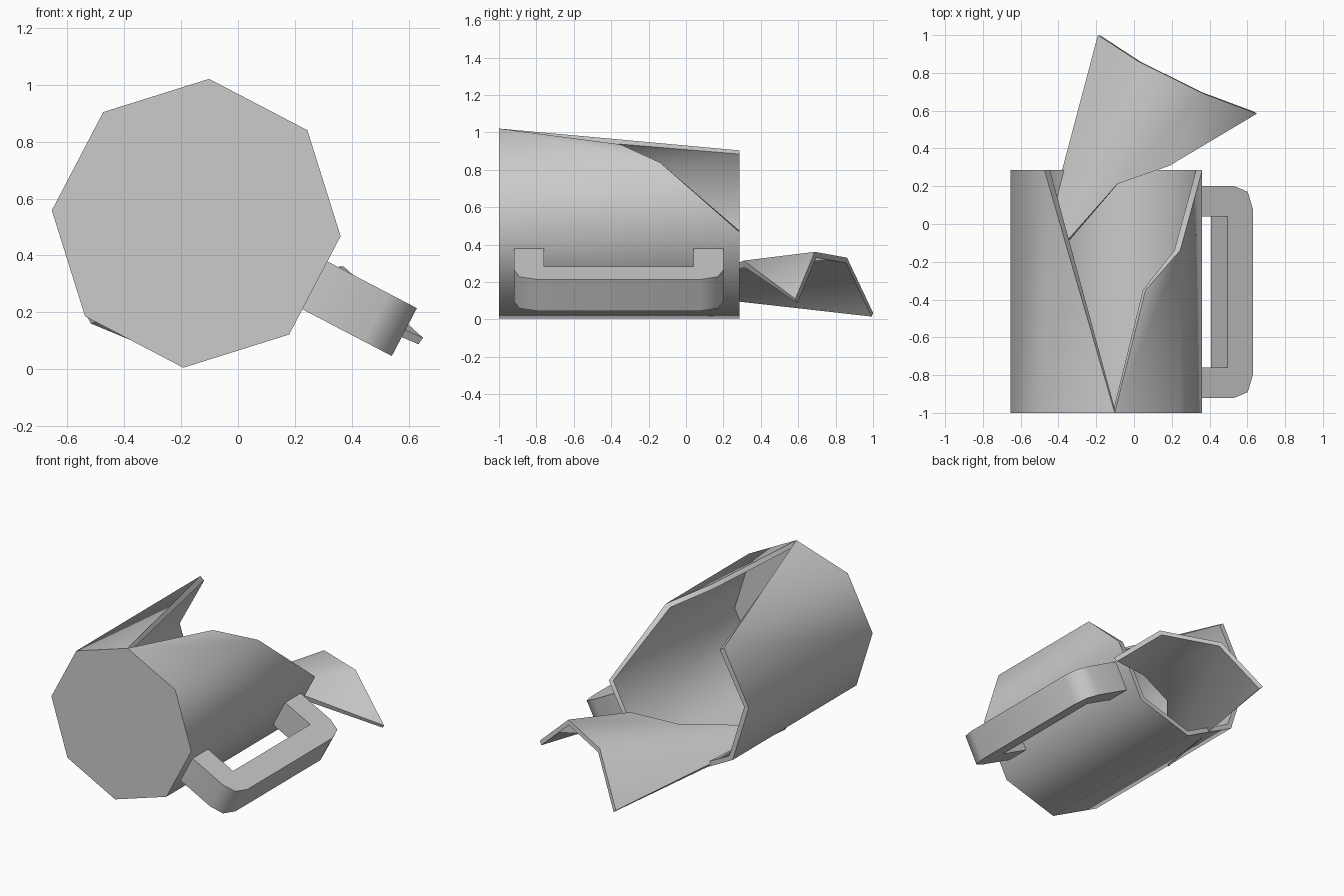
import bpy
import bmesh
from math import radians, cos, sin
from mathutils import Vector, Matrix

if "Cube" in bpy.data.objects:
    bpy.data.objects.remove(bpy.data.objects["Cube"], do_unlink=True)

SIDES, RADIUS, WALL = 8, 0.51, 0.03
CENTRE_X, CENTRE_Z, TURN = -0.147, 0.513, 84.9
BASE_Y, RIM_Y = -1.0, 0.285

clay = bpy.data.materials.new("plain grey")
clay.use_nodes = True
clay.diffuse_color = (0.6, 0.6, 0.6, 1)
clay.node_tree.nodes["Principled BSDF"].inputs["Base Color"].default_value = (0.6, 0.6, 0.6, 1)


def ring(y):
    angles = [radians(TURN - i * 360 / SIDES) for i in range(SIDES)]
    return [Vector((CENTRE_X + RADIUS * cos(a), y, CENTRE_Z + RADIUS * sin(a))) for a in angles]


def make_part(name, faces, thickness=0):
    """Build an object from polygons of points, optionally thickened inwards."""
    bm = bmesh.new()
    for points in faces:
        bm.faces.new([bm.verts.new(p) for p in points])
    bmesh.ops.remove_doubles(bm, verts=bm.verts, dist=0.0001)
    if not thickness:
        bmesh.ops.recalc_face_normals(bm, faces=bm.faces)
    mesh = bpy.data.meshes.new(name)
    bm.to_mesh(mesh)
    bm.free()
    mesh.materials.append(clay)
    obj = bpy.data.objects.new(name, mesh)
    bpy.context.collection.objects.link(obj)
    bpy.ops.object.select_all(action="DESELECT")
    obj.select_set(True)
    bpy.context.view_layer.objects.active = obj
    if thickness:
        mod = obj.modifiers.new("wall", "SOLIDIFY")
        mod.thickness = thickness
        mod.offset = -1
        mod.use_even_offset = True
        bpy.ops.object.modifier_apply(modifier=mod.name)
    bpy.ops.object.shade_smooth_by_angle(angle=radians(60))
    return obj


base, rim = ring(BASE_Y), ring(RIM_Y)

# Two kinks of the jagged break, one mid face and one on a ridge
kink_a = base[0].lerp(base[1], 0.47)
kink_a.y = -0.35
kink_b = base[1].copy()
kink_b.y = -0.14

# Mug body lying on its side, with the broken gap along the top
walls = [[base[i], base[i + 1], rim[i + 1], rim[i]] for i in range(2, SIDES - 1)]
walls += [
    [base[7], base[0], rim[7]],
    [base[0], base[1], kink_b, kink_a],
    [base[1], base[2], rim[2], kink_b],
    base[::-1],
]
make_part("mug_body", walls, WALL)

# Broken shard: the missing wall piece, moved to the floor
shard = make_part("broken_shard", [
    [base[0], rim[0], rim[7]],
    [base[0], kink_a, kink_b, rim[1], rim[0]],
    [kink_b, rim[2], rim[1]],
], WALL)


def frame(across, along, origin):
    x = across.normalized()
    y = (along - along.dot(x) * x).normalized()
    m = Matrix((x, y, x.cross(y))).transposed().to_4x4()
    m.translation = origin
    return m


source = frame(rim[2] - rim[7], Vector((0, -1, 0)), (rim[2] + rim[7]) / 2)
left_tip, right_tip = Vector((-0.19, 1.0, 0.035)), Vector((0.65, 0.585, 0.11))
target = frame(right_tip - left_tip, Vector((-0.43, -0.9, -0.11)), (left_tip + right_tip) / 2)
shard.data.transform(target @ source.inverted())

# Handle: a bracket profile (distance out, y) swept across one side of the mug
half = [(-0.01, 0.4), (-0.01, 0.56), (0.245, 0.56), (0.325, 0.53), (0.355, 0.44)]
mid_y = -0.36
profile = half + [(d, -s) for d, s in reversed(half)] + [(0.205, -0.4), (0.205, 0.4)]
mount = (rim[2] + rim[3]) / 2
out = Vector((mount.x - CENTRE_X, 0, mount.z - CENTRE_Z)).normalized()
side = (rim[2] - rim[3]).normalized() * 0.095


def place(d, s, sign):
    p = mount + out * d + side * sign
    p.y = mid_y + s
    return p


top = [place(d, s, 1) for d, s in profile]
low = [place(d, s, -1) for d, s in profile]
count = len(profile)
strips = [[top[i], top[(i + 1) % count], low[(i + 1) % count], low[i]] for i in range(count)]
make_part("mug_handle", [top, low[::-1]] + strips)
